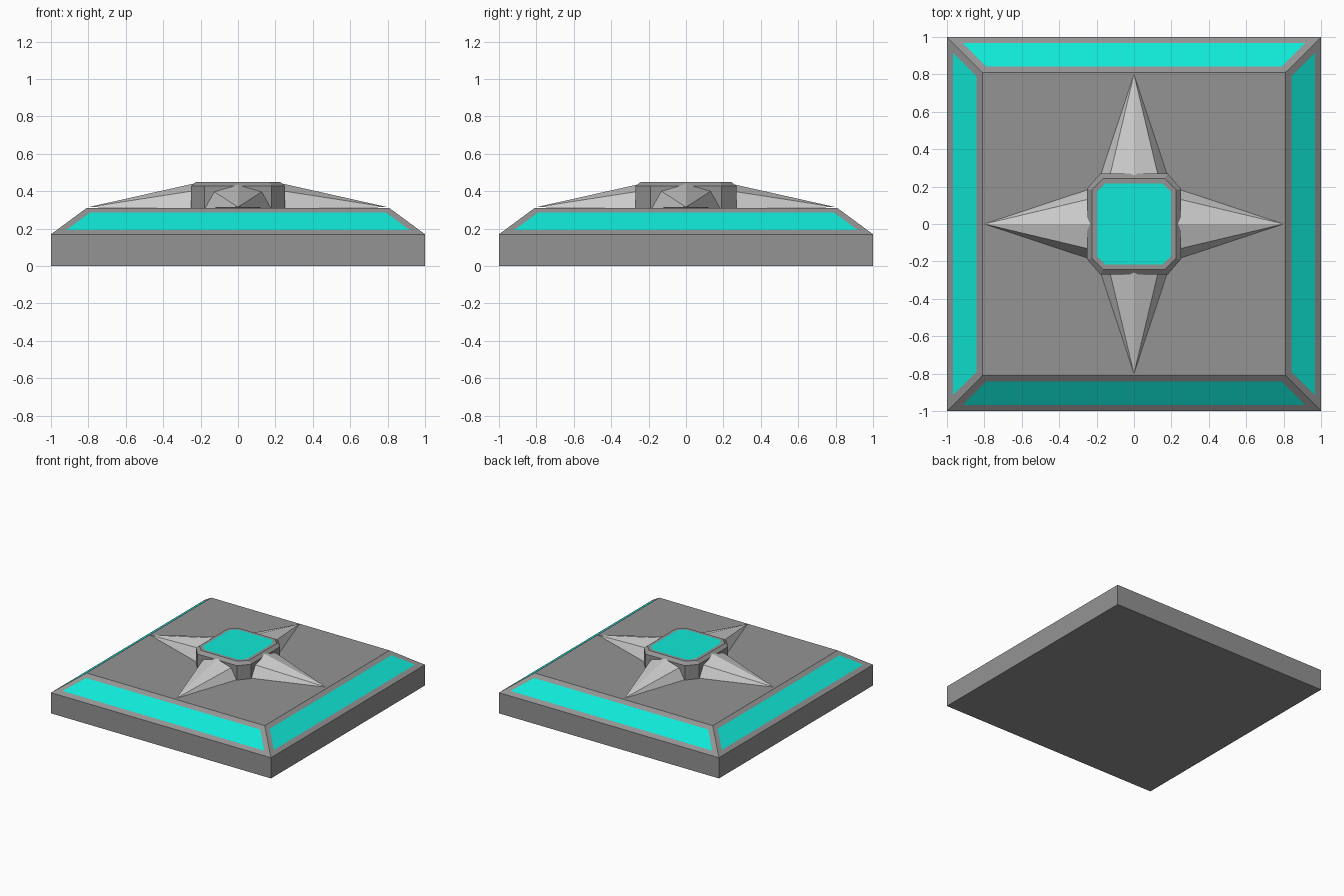
import bpy, bmesh
from math import radians
from mathutils import Matrix

if "Cube" in bpy.data.objects:
    bpy.data.objects.remove(bpy.data.objects["Cube"])


def material(name, rgb):
    m = bpy.data.materials.new(name)
    m.diffuse_color = (*rgb, 1)
    m.use_nodes = True
    m.node_tree.nodes["Principled BSDF"].inputs["Base Color"].default_value = m.diffuse_color
    return m


GREY = material("stone_grey", (0.295, 0.295, 0.295))
LIGHT = material("light_grey", (0.75, 0.75, 0.75))
CYAN = material("cyan", (0.005, 0.82, 0.68))


def finish(bm, name, *mats):
    bmesh.ops.recalc_face_normals(bm, faces=bm.faces)
    mesh = bpy.data.meshes.new(name)
    bm.to_mesh(mesh)
    bm.free()
    for m in mats:
        mesh.materials.append(m)
    ob = bpy.data.objects.new(name, mesh)
    bpy.context.collection.objects.link(ob)
    return ob


def loft(bm, rings):
    """Closed solid through stacked rings; returns bands of side faces and the top cap."""
    loops = [[bm.verts.new(p) for p in r] for r in rings]
    n = len(loops[0])
    bands = [[bm.faces.new((a[i], a[(i + 1) % n], b[(i + 1) % n], b[i])) for i in range(n)]
             for a, b in zip(loops, loops[1:])]
    bm.faces.new(loops[0][::-1])
    return bands, bm.faces.new(loops[-1])


def inset_panel(bm, faces, width):
    """Flush coloured panel inside each face."""
    bm.normal_update()
    bmesh.ops.inset_individual(bm, faces=faces, thickness=width, use_even_offset=True)
    for f in faces:
        f.material_index = 1


def square(h, z):
    return [(-h, -h, z), (h, -h, z), (h, h, z), (-h, h, z)]


def octagon(x, y, c, d, z):
    """Rectangle with chamfered corners; c and d are the chamfer lengths in x and y."""
    return [(x - c, -y, z), (x, d - y, z), (x, y - d, z), (x - c, y, z),
            (c - x, y, z), (-x, y - d, z), (-x, d - y, z), (c - x, -y, z)]


# Square base with sloped rim and coloured panels
bm = bmesh.new()
bands, top = loft(bm, [square(1, 0), square(1, 0.17), square(0.81, 0.31)])
inset_panel(bm, bands[1], 0.04)
finish(bm, "base_plate", GREY, CYAN)

# Chamfered central hub with coloured top
bm = bmesh.new()
bands, top = loft(bm, [octagon(0.25, 0.27, 0.07, 0.08, 0.31),
                       octagon(0.25, 0.27, 0.07, 0.08, 0.428),
                       octagon(0.225, 0.242, 0.06, 0.06, 0.45)])
inset_panel(bm, [top], 0.026)
finish(bm, "hub", GREY, CYAN)

# Four faceted star points, rooted inside the hub
for i, name in enumerate(("east", "north", "west", "south")):
    bm = bmesh.new()
    section = [(-0.192, 0.31), (-0.138, 0.405), (0, 0.445), (0.138, 0.405), (0.192, 0.31)]
    root = [bm.verts.new((0.22, y, z)) for y, z in section]
    tip = bm.verts.new((0.8, 0, 0.315))
    bm.faces.new(root)
    for k in range(5):
        bm.faces.new((root[k], root[(k + 1) % 5], tip))
    bmesh.ops.rotate(bm, verts=bm.verts, matrix=Matrix.Rotation(radians(90 * i), 3, 'Z'))
    finish(bm, "star_point_" + name, LIGHT)
